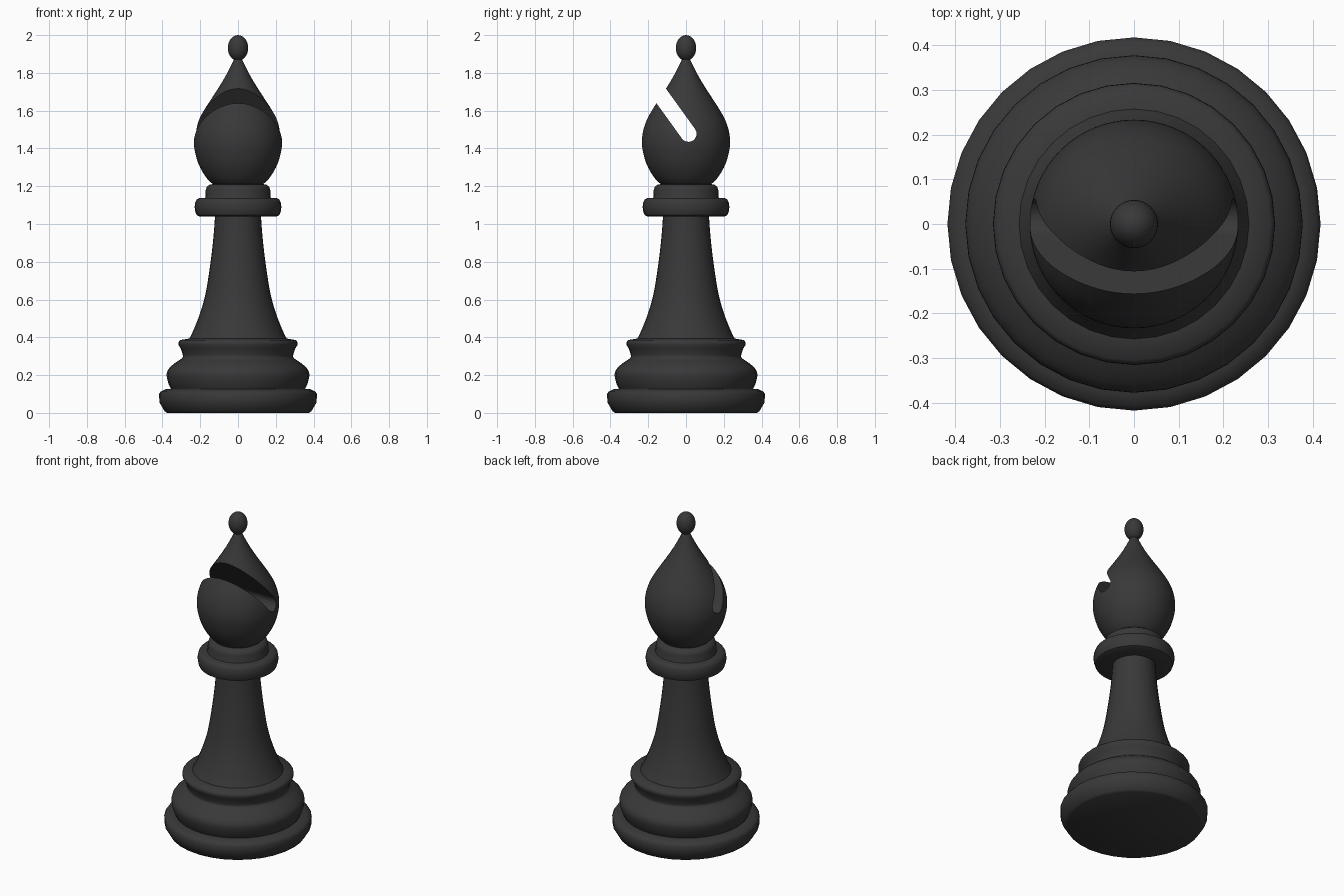
import bpy, bmesh, math
from mathutils import Vector

if "Cube" in bpy.data.objects:
    bpy.data.objects.remove(bpy.data.objects["Cube"])

ebony = bpy.data.materials.new("dark_wood")
ebony.diffuse_color = (0.04, 0.04, 0.04, 1)
ebony.use_nodes = True
ebony.node_tree.nodes["Principled BSDF"].inputs["Base Color"].default_value = ebony.diffuse_color


def smooth_profile(pts, n=4):
    """Catmull-Rom curve through (radius, height) points."""
    p = [Vector(q) for q in pts]
    p = [2 * p[0] - p[1]] + p + [2 * p[-1] - p[-2]]
    out = []
    for a, b, c, d in zip(p, p[1:], p[2:], p[3:]):
        for i in range(n):
            t = i / n
            out.append(0.5 * (2 * b + (c - a) * t + (2 * a - 5 * b + 4 * c - d) * t * t
                              + (3 * b - a - 3 * c + d) * t ** 3))
    return [(v.x, v.y) for v in out] + [pts[-1]]


def finish(name, bm):
    bmesh.ops.recalc_face_normals(bm, faces=bm.faces)
    me = bpy.data.meshes.new(name)
    bm.to_mesh(me)
    bm.free()
    me.materials.append(ebony)
    ob = bpy.data.objects.new(name, me)
    bpy.context.collection.objects.link(ob)
    return ob


def shade(ob, deg=40):
    bpy.ops.object.select_all(action='DESELECT')
    ob.select_set(True)
    bpy.context.view_layer.objects.active = ob
    bpy.ops.object.shade_smooth_by_angle(angle=math.radians(deg))


def lathe(name, profile, sides=32):
    """Closed turned solid, capped at both ends."""
    bm = bmesh.new()
    rings = [[bm.verts.new((r * math.cos(k * math.tau / sides),
                            r * math.sin(k * math.tau / sides), z))
              for k in range(sides)] for r, z in profile]
    for a, b in zip(rings, rings[1:]):
        for k in range(sides):
            j = (k + 1) % sides
            bm.faces.new((a[k], a[j], b[j], b[k]))
    bm.faces.new(rings[0][::-1])
    bm.faces.new(rings[-1])
    return finish(name, bm)


# stepped base
base_plinth = lathe("base_plinth", [
    (0.375, 0), (0.388, 0.008), (0.416, 0.055), (0.418, 0.1), (0.41, 0.112), (0.385, 0.125), (0.34, 0.128)])
base_bulge = lathe("base_bulge", smooth_profile([
    (0.352, 0.12), (0.368, 0.155), (0.378, 0.2), (0.368, 0.232), (0.335, 0.263),
    (0.298, 0.288), (0.292, 0.305), (0.303, 0.34)], 3) + [
    (0.316, 0.362), (0.315, 0.375), (0.305, 0.386), (0.25, 0.395)])

# flared stem
stem = lathe("stem", smooth_profile([
    (0.262, 0.385), (0.235, 0.44), (0.2, 0.53), (0.17, 0.64), (0.145, 0.8), (0.13, 0.93), (0.121, 1.05)]))

# two collars
lower_collar = lathe("lower_collar", [
    (0.11, 1.04), (0.205, 1.04), (0.219, 1.047), (0.226, 1.065), (0.23, 1.09),
    (0.226, 1.115), (0.219, 1.13), (0.205, 1.137), (0.1, 1.137)])
upper_collar = lathe("upper_collar", [
    (0.1, 1.13), (0.178, 1.13), (0.172, 1.145), (0.171, 1.18), (0.165, 1.197), (0.15, 1.208),
    (0.13, 1.212), (0.1, 1.212)])

# teardrop head
head = lathe("head", smooth_profile([
    (0.12, 1.2), (0.165, 1.242), (0.208, 1.315), (0.231, 1.4), (0.231, 1.47), (0.212, 1.54),
    (0.175, 1.61), (0.11, 1.71), (0.062, 1.79), (0.022, 1.87)]), 64)

# slanted slot with rounded end, cut across the head
bm = bmesh.new()
along = Vector((0.585, -0.811))
across = Vector((0.811, 0.585))
end, rad = Vector((0.013, 1.478)), 0.043
section = [end - along * 0.5 - across * rad]
for i in range(13):
    a = -math.pi / 2 + math.pi * i / 12
    section.append(end + along * rad * math.cos(a) + across * rad * math.sin(a))
section.append(end - along * 0.5 + across * rad)
face = bm.faces.new([bm.verts.new((-0.4, p.x, p.y)) for p in section])
ext = bmesh.ops.extrude_face_region(bm, geom=[face])
bmesh.ops.translate(bm, vec=(0.8, 0, 0),
                    verts=[v for v in ext["geom"] if isinstance(v, bmesh.types.BMVert)])
slot_cutter = finish("slot_cutter", bm)
slot_cutter.hide_render = True
slot_cutter.hide_viewport = False
slot_cutter.display_type = 'WIRE'
cut = head.modifiers.new("slot", 'BOOLEAN')
cut.object = slot_cutter
cut.solver = 'EXACT'
bpy.context.view_layer.objects.active = head
bpy.ops.object.modifier_apply(modifier=cut.name)
bpy.data.objects.remove(slot_cutter)

# finial
finial = lathe("finial", [(max(0.001, 0.054 * math.sin(math.pi * i / 16)),
                           1.932 - 0.068 * math.cos(math.pi * i / 16)) for i in range(17)])

for part in (base_plinth, base_bulge, stem, lower_collar, upper_collar, head, finial):
    shade(part)
